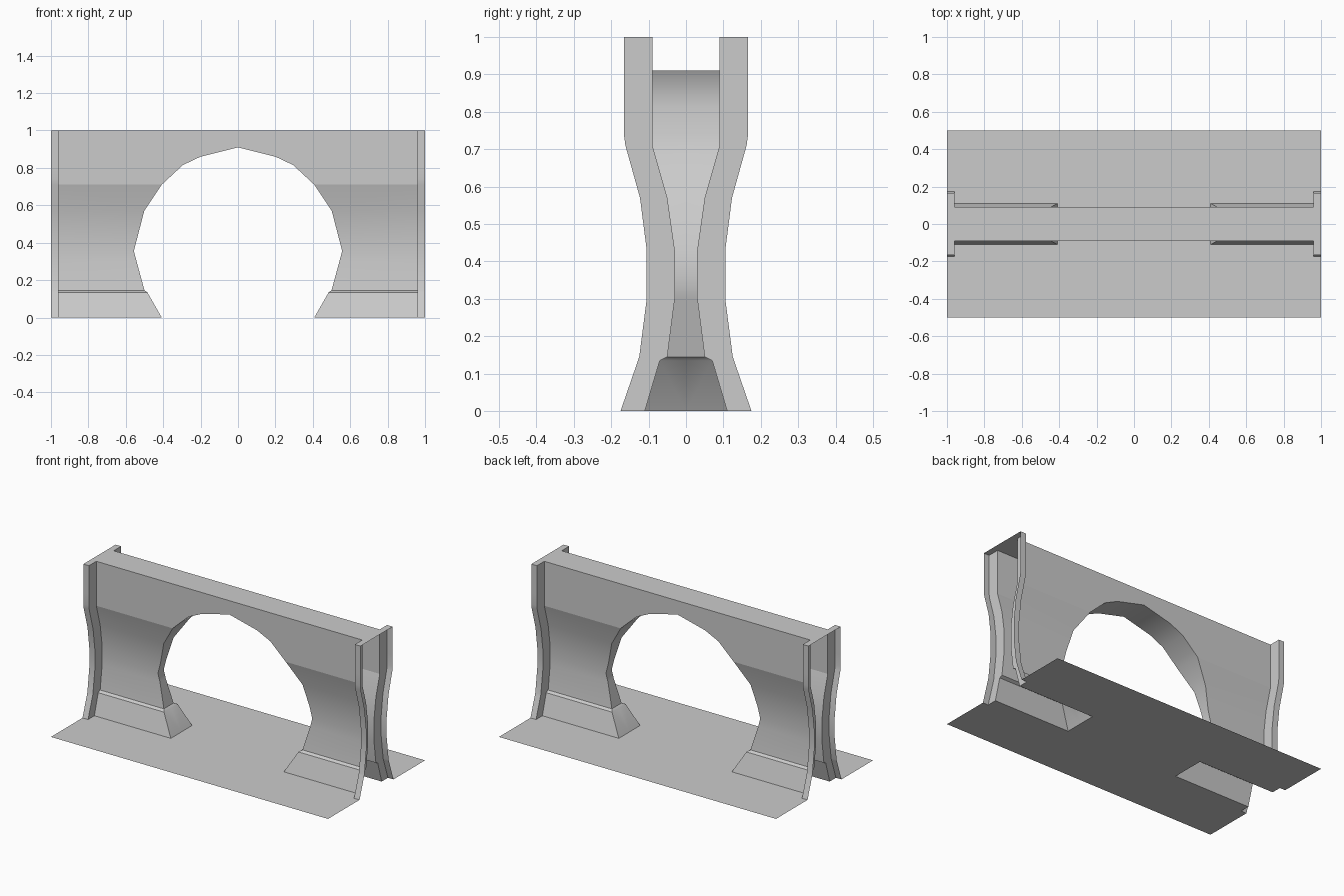
import bpy, bmesh
from math import radians

if "Cube" in bpy.data.objects:
    bpy.data.objects.remove(bpy.data.objects["Cube"])

END = 0.96        # where the wall meets the end ribs
# Profiles as (z, value): wall half depth, rib half depth, arch half width
WALL = [(0, .11), (.135, .07), (.145, .05), (.30, .03), (.43, .03), (.57, .05), (.71, .09), (1, .09)]
RIB = [(0, .175), (.145, .125), (.30, .105), (.43, .105), (.57, .123), (.71, .162), (.74, .166), (1, .166)]
ARCH = [(0, .408), (.135, .485), (.145, .50), (.355, .557), (.575, .50), (.71, .408),
        (.815, .295), (.86, .20), (.91, 0), (1, 0)]
LEVELS = [0, .135, .145, .30, .355, .43, .57, .71, .74, .815, .86, .91, 1]


def at(profile, z):
    for (z0, v0), (z1, v1) in zip(profile, profile[1:]):
        if z <= z1:
            return v0 + (v1 - v0) * (z - z0) / (z1 - z0)
    return profile[-1][1]


def finish(name, faces, angle):
    """Make one quarter of a part, then mirror it across x and y."""
    bm = bmesh.new()
    for pts in faces:
        bm.faces.new([bm.verts.new(p) for p in pts])
    bmesh.ops.remove_doubles(bm, verts=bm.verts, dist=1e-5)
    me = bpy.data.meshes.new(name)
    bm.to_mesh(me)
    bm.free()
    ob = bpy.data.objects.new(name, me)
    bpy.context.collection.objects.link(ob)
    bpy.ops.object.select_all(action='DESELECT')
    ob.select_set(True)
    bpy.context.view_layer.objects.active = ob
    bpy.ops.object.shade_smooth_by_angle(angle=radians(angle))
    m = ob.modifiers.new("mirror", 'MIRROR')
    m.use_axis = (True, True, False)
    m.merge_threshold = 1e-4
    return ob


def strip(name, left, right, angle, levels=LEVELS):
    """Vertical sheet between two edges that vary with height."""
    faces = []
    for a, b in zip(levels, levels[1:]):
        pts = [(*left(a), a), (*right(a), a), (*right(b), b), (*left(b), b)]
        pts = [p for i, p in enumerate(pts) if p != pts[i - 1]]
        faces.append(pts)
    return finish(name, faces, angle)


def wall(z):
    return -at(WALL, z)


def rib(z):
    return -at(RIB, z)


def arch(z):
    return at(ARCH, z)


def plate(x0, x1, y0, y1, z):
    return [(x0, -y1, z), (x1, -y1, z), (x1, -y0, z), (x0, -y0, z)]


# Curved wall skins and the reveal lining the arch
strip("wall_skin", lambda z: (arch(z), wall(z)), lambda z: (END, wall(z)), 15)
strip("arch_lining", lambda z: (arch(z), 0), lambda z: (arch(z), wall(z)), 35,
      [z for z in LEVELS if z <= .91])

# End ribs: return face and outer face, open at the ends
strip("rib_side", lambda z: (END, wall(z)), lambda z: (END, rib(z)), 15)
strip("rib_face", lambda z: (END, rib(z)), lambda z: (1, rib(z)), 15)

# Flat top, wider over the ribs
finish("wall_top", [plate(0, END, 0, .09, 1), plate(END, 1, 0, .09, 1),
                    plate(END, 1, .09, .166, 1)], 15)

# Ground sheet with openings under the wall feet
finish("ground", [plate(0, .408, 0, .11, 0), plate(0, .408, .11, .5, 0),
                  plate(.408, END, .11, .5, 0), plate(END, 1, .175, .5, 0)], 15)
